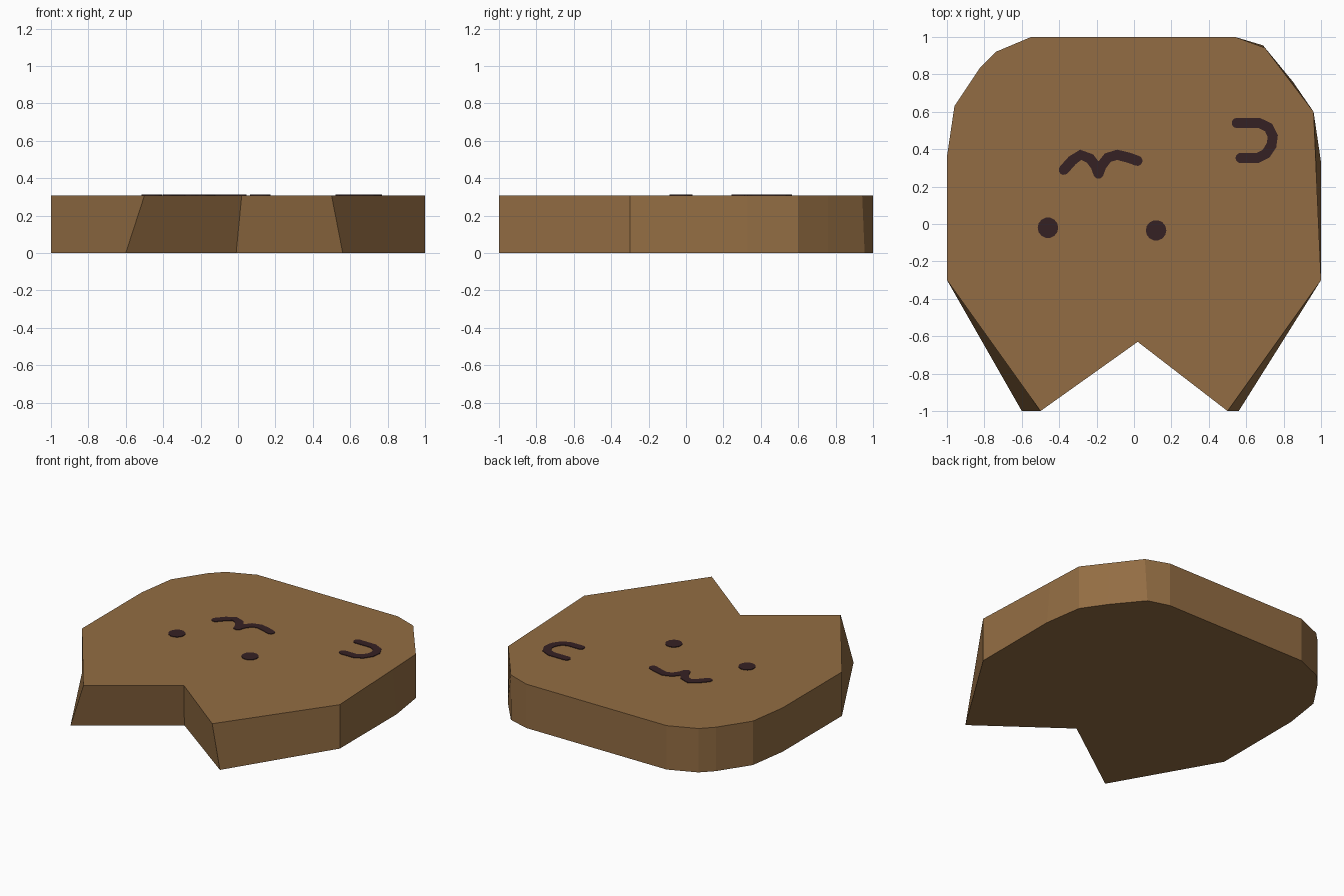
import bpy, bmesh, math
from mathutils import Vector

if "Cube" in bpy.data.objects:
    bpy.data.objects.remove(bpy.data.objects["Cube"])

TOP = 0.308


def material(name, rgb):
    m = bpy.data.materials.new(name)
    m.diffuse_color = (*rgb, 1)
    m.use_nodes = True
    m.node_tree.nodes["Principled BSDF"].inputs["Base Color"].default_value = m.diffuse_color
    return m


brown = material("warm_brown", (0.29, 0.152, 0.056))
dark = material("dark_brown", (0.036, 0.015, 0.017))


def loft(name, lower, upper, z0, z1, mat):
    """Solid between two outlines with the same number of points."""
    bm = bmesh.new()
    lo = [bm.verts.new((x, y, z0)) for x, y in lower]
    hi = [bm.verts.new((x, y, z1)) for x, y in upper]
    n = len(lo)
    bm.faces.new(lo[::-1])
    bm.faces.new(hi)
    for i in range(n):
        j = (i + 1) % n
        bm.faces.new((lo[i], lo[j], hi[j], hi[i]))
    bmesh.ops.recalc_face_normals(bm, faces=bm.faces)
    mesh = bpy.data.meshes.new(name)
    bm.to_mesh(mesh)
    bm.free()
    mesh.materials.append(mat)
    ob = bpy.data.objects.new(name, mesh)
    bpy.context.collection.objects.link(ob)
    return ob


def plate(name, outline, lift=0.004):
    return loft(name, outline, outline, TOP - 0.003, TOP + lift, dark)


def disc(name, cx, cy, r, sides=14):
    pts = [(cx + r * math.cos(math.tau * i / sides),
            cy + r * math.sin(math.tau * i / sides)) for i in range(sides)]
    plate(name, pts)


def stroke(name, path, width, lift=0.004):
    """Ribbon of constant width with rounded ends."""
    p = [Vector(q) for q in path]
    r = width / 2

    def direction(i):
        return (p[min(i + 1, len(p) - 1)] - p[max(i - 1, 0)]).normalized()

    def side(i, s):
        d = direction(i)
        return p[i] + Vector((-d.y, d.x)) * r * s

    def cap(i, start):
        d = direction(i)
        a = math.atan2(d.y, d.x) + start
        return [p[i] + Vector((math.cos(a + math.pi * k / 6),
                               math.sin(a + math.pi * k / 6))) * r
                for k in range(1, 6)]

    last = len(p) - 1
    pts = [side(i, -1) for i in range(last + 1)] + cap(last, -math.pi / 2)
    pts += [side(i, 1) for i in range(last, -1, -1)] + cap(0, math.pi / 2)
    plate(name, [tuple(v) for v in pts], lift)


# Body slab: lower and upper outlines differ at the notched end
lower = [(-0.01, -0.58), (0.56, -1), (1, -0.3), (1, 0.33), (0.96, 0.6),
         (0.85, 0.76), (0.69, 0.955), (0.54, 1), (-0.55, 1), (-0.74, 0.92),
         (-0.82, 0.84), (-0.96, 0.63), (-1, 0.36), (-1, -0.3), (-0.6, -1)]
upper = list(lower)
upper[0], upper[1], upper[14] = (0.02, -0.63), (0.5, -1), (-0.5, -1)
upper[3], upper[5], upper[6] = (0.972, 0.33), (0.838, 0.76), (0.7, 0.942)
loft("body", lower, upper, 0, TOP, brown)

# Eyes
disc("eye_left", -0.46, -0.02, 0.055)
disc("eye_right", 0.118, -0.034, 0.055)

# Mouth: two arches meeting in a pointed middle
stroke("mouth_left", [(-0.375, 0.29), (-0.33, 0.34), (-0.285, 0.37),
                      (-0.235, 0.35), (-0.205, 0.31), (-0.19, 0.27)], 0.055)
stroke("mouth_right", [(-0.19, 0.27), (-0.175, 0.31), (-0.14, 0.355),
                       (-0.09, 0.37), (-0.03, 0.355), (0.018, 0.338)],
       0.055, 0.0035)

# Curved mark near the corner
stroke("corner_mark", [(0.55, 0.54), (0.67, 0.54), (0.72, 0.515),
                       (0.742, 0.47), (0.735, 0.42), (0.705, 0.375),
                       (0.66, 0.353), (0.57, 0.353)], 0.055)
